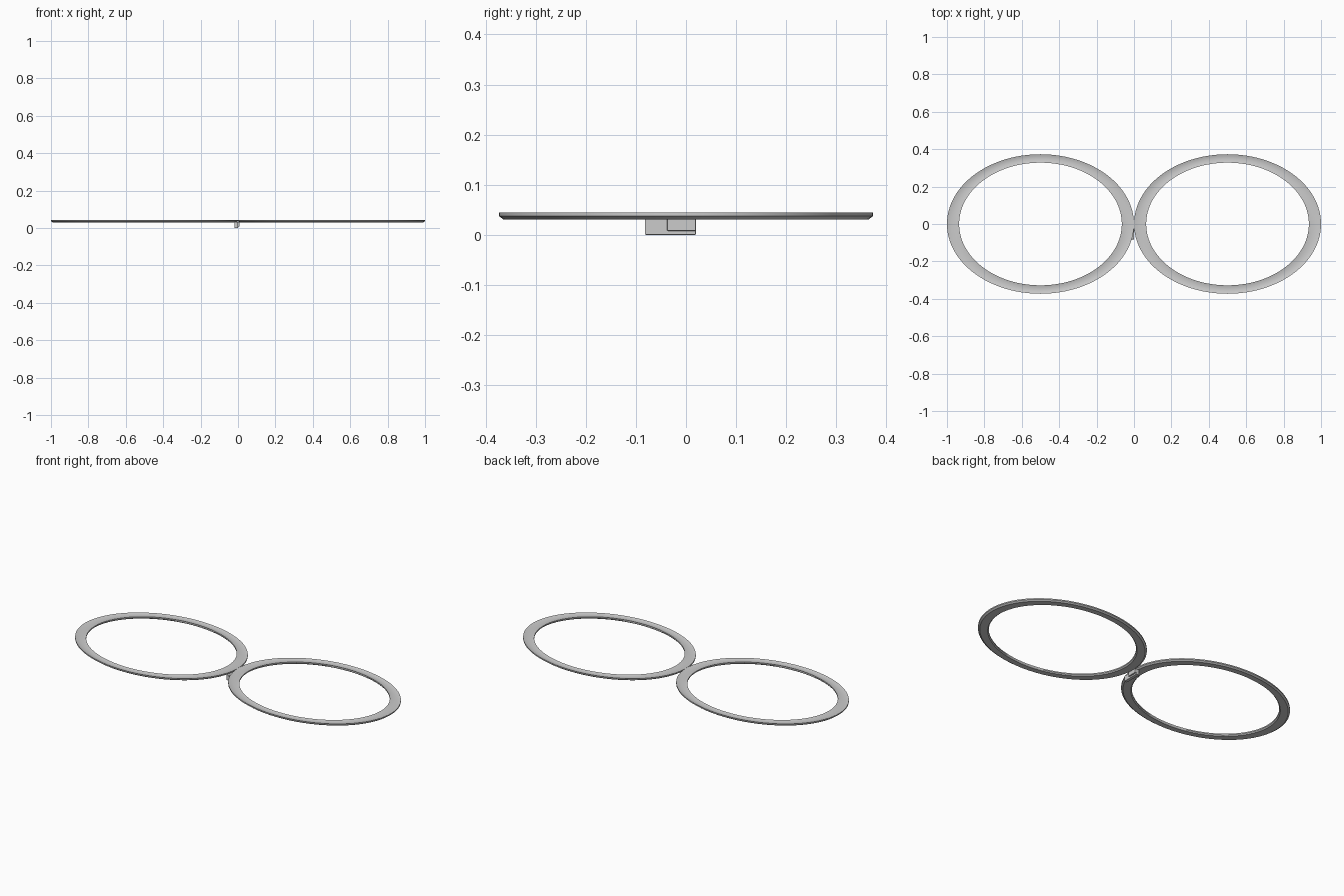
import bpy, bmesh, math

if "Cube" in bpy.data.objects:
    bpy.data.objects.remove(bpy.data.objects["Cube"])

N = 96
# ring cross-section: (x radius, y radius, z), shallow dished top and chamfered underside
PROFILE = [
    (0.500, 0.373, 0.044), (0.500, 0.373, 0.037), (0.490, 0.364, 0.030),
    (0.442, 0.332, 0.030), (0.435, 0.328, 0.036), (0.435, 0.328, 0.043),
    (0.445, 0.334, 0.041), (0.467, 0.350, 0.039), (0.488, 0.364, 0.041),
]


def finish(name, bm):
    bmesh.ops.recalc_face_normals(bm, faces=bm.faces)
    mesh = bpy.data.meshes.new(name)
    bm.to_mesh(mesh)
    bm.free()
    ob = bpy.data.objects.new(name, mesh)
    bpy.context.collection.objects.link(ob)
    return ob


def ring(name, cx):
    bm = bmesh.new()
    loops = []
    for i in range(N):
        a = 2 * math.pi * i / N
        loops.append([bm.verts.new((cx + rx * math.cos(a), ry * math.sin(a), z))
                      for rx, ry, z in PROFILE])
    k = len(PROFILE)
    for i in range(N):
        p, q = loops[i], loops[(i + 1) % N]
        for j in range(k):
            bm.faces.new((p[j], q[j], q[(j + 1) % k], p[(j + 1) % k]))
    ob = finish(name, bm)
    bpy.ops.object.select_all(action='DESELECT')
    ob.select_set(True)
    bpy.context.view_layer.objects.active = ob
    bpy.ops.object.shade_smooth_by_angle(angle=math.radians(25))


def box(name, lo, hi):
    bm = bmesh.new()
    bmesh.ops.create_cube(bm, size=1)
    for v in bm.verts:
        v.co = [(l + h) / 2 + c * (h - l) for l, h, c in zip(lo, hi, v.co)]
    ob = finish(name, bm)
    bevel = ob.modifiers.new("soft_edges", 'BEVEL')
    bevel.width = 0.002
    bevel.segments = 2


# two oval loops touching at the centre
ring("left_oval_ring", -0.5)
ring("right_oval_ring", 0.5)

# small connector block hanging under the crossing
box("connector_body", (-0.020, -0.082, 0.0), (0.0, 0.020, 0.032))
box("connector_side_tab", (-0.002, -0.038, 0.008), (0.009, 0.020, 0.032))
